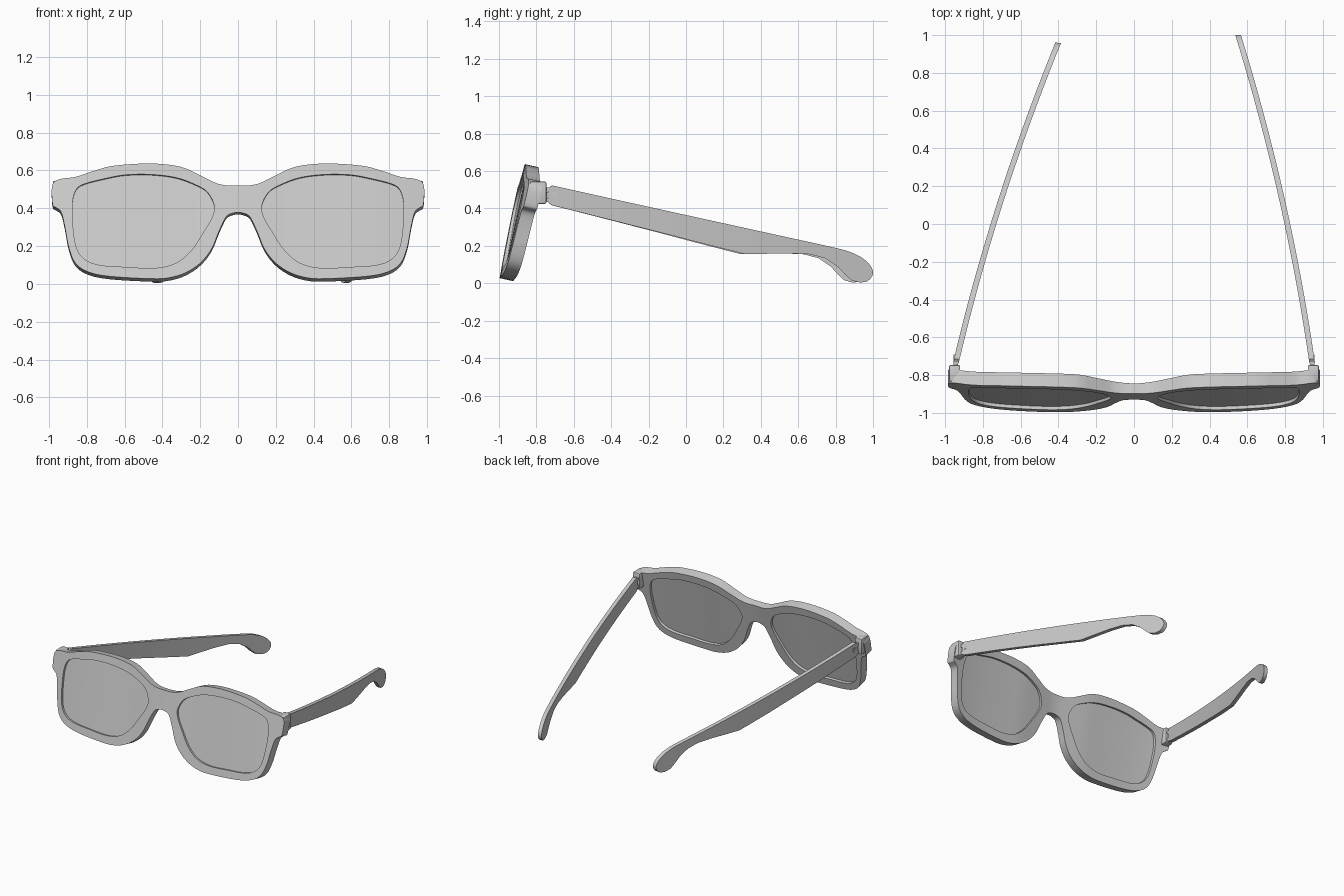
import bpy, bmesh, math
from mathutils import Vector, Matrix

if "Cube" in bpy.data.objects:
    bpy.data.objects.remove(bpy.data.objects["Cube"])

# Right-half outlines in the front view (x, z)
RIM = [(0, .52), (.06, .521), (.12, .535), (.2, .574), (.305, .62), (.46, .637), (.65, .626),
       (.755, .6), (.86, .566), (.93, .557), (.972, .54), (.985, .5), (.98, .42), (.962, .404),
       (.935, .38), (.915, .3), (.895, .195), (.86, .11), (.79, .063), (.675, .04), (.465, .028),
       (.37, .032), (.28, .058), (.2, .11), (.14, .185), (.1, .28), (.063, .355), (.03, .374), (0, .379)]
LENS = [(.125, .41), (.16, .484), (.227, .526), (.33, .563), (.46, .579), (.595, .577), (.7, .558),
        (.81, .53), (.855, .5), (.875, .43), (.873, .315), (.855, .195), (.81, .13), (.73, .1),
        (.595, .09), (.44, .084), (.33, .11), (.25, .174), (.185, .27), (.14, .347)]


def smooth_loop(pts, n=4):
    """Closed Catmull-Rom loop through the points."""
    out, c = [], len(pts)
    for i in range(c):
        a, b, d, e = (Vector(pts[(i + k) % c]) for k in (-1, 0, 1, 2))
        for j in range(n):
            t = j / n
            out.append(b + .5 * t * (d - a + t * (2 * a - 5 * b + 4 * d - e + t * (3 * (b - d) + e - a))))
    return out


def flip(pts):
    return [(-x, z) for x, z in pts]


def finish(bm, name):
    bmesh.ops.recalc_face_normals(bm, faces=bm.faces)
    me = bpy.data.meshes.new(name)
    bm.to_mesh(me)
    bm.free()
    ob = bpy.data.objects.new(name, me)
    bpy.context.collection.objects.link(ob)
    bpy.ops.object.select_all(action='DESELECT')
    ob.select_set(True)
    bpy.context.view_layer.objects.active = ob
    bpy.ops.object.shade_smooth_by_angle(angle=math.radians(35))
    return ob


def front_surface(x, z):
    """y of the tilted, wrapped front face."""
    x = abs(x)
    dip = .5 + .5 * math.cos(math.pi * min(1, x / .3))
    return -1.004 - .009 * dip + .05 * x ** 4 + .22 * z


def frame_thickness(x):
    return .055 + .018 * min(1, abs(x) / .3)


def wrapped_plate(name, loops, d0, d1):
    """Fill the loops, slice them in x, then wrap them on the front surface."""
    cu = bpy.data.curves.new(name, 'CURVE')
    cu.dimensions, cu.fill_mode, cu.extrude = '2D', 'BOTH', .5
    for loop in loops:
        sp = cu.splines.new('POLY')
        sp.points.add(len(loop) - 1)
        for p, q in zip(sp.points, loop):
            p.co = (q[0], q[1], 0, 1)
        sp.use_cyclic_u = True
    tmp = bpy.data.objects.new(name + "_curve", cu)
    bpy.context.collection.objects.link(tmp)
    dg = bpy.context.evaluated_depsgraph_get()
    me = bpy.data.meshes.new_from_object(tmp.evaluated_get(dg))
    bm = bmesh.new()
    bm.from_mesh(me)
    bpy.data.objects.remove(tmp)
    bpy.data.meshes.remove(me)
    bmesh.ops.remove_doubles(bm, verts=bm.verts, dist=1e-4)
    for i in range(-19, 20):
        bmesh.ops.bisect_plane(bm, geom=bm.verts[:] + bm.edges[:] + bm.faces[:],
                               plane_co=(i * .05 + .003, 0, 0), plane_no=(1, 0, 0), dist=1e-5)
    for v in bm.verts:
        x, z, k = v.co
        d = (d0 + (d1 - d0) * (k + .5)) * frame_thickness(x)
        v.co = (x, front_surface(x, z) + .976 * d, z - .215 * d)
    return finish(bm, name)


# Front frame and recessed lenses
outline = RIM + flip(RIM[1:-1])[::-1]
lens_r = smooth_loop(LENS)
lens_l = flip(lens_r)
wrapped_plate("front_frame", [smooth_loop(outline), lens_r, lens_l], 0, 1)
wrapped_plate("lens_right", [lens_r], .25, .72)
wrapped_plate("lens_left", [lens_l], .25, .72)


def add_box(bm, lo, hi, bevel=0):
    lo, hi = Vector(lo), Vector(hi)
    m = Matrix.Translation((lo + hi) / 2) @ Matrix.Diagonal((*(hi - lo), 1))
    vs = bmesh.ops.create_cube(bm, size=1, matrix=m)['verts']
    if bevel:
        es = list({e for v in vs for e in v.link_edges})
        bmesh.ops.bevel(bm, geom=es, offset=bevel, segments=2, profile=.5, affect='EDGES')


# Temple stations: y, top z, bottom z
TEMPLE = [(-.735, .51, .43), (-.715, .523, .417), (-.4, .453, .338), (-.1, .387, .262),
          (.1, .343, .21), (.26, .308, .17), (.315, .296, .156), (.556, .243, .16),
          (.663, .22, .155), (.743, .202, .134), (.81, .187, .09), (.85, .177, .047),
          (.885, .165, .016), (.93, .144, .004), (.965, .119, .008), (.985, .096, .022),
          (.995, .08, .038), (1.0, .065, .052)]
HINGE = Vector((.943, -.735, 0))


def temple_mesh():
    bm = bmesh.new()
    st = []
    for a, b in zip(TEMPLE, TEMPLE[1:]):
        n = max(1, round((b[0] - a[0]) / .08))
        st += [[p + (q - p) * i / n for p, q in zip(a, b)] for i in range(n)]
    st.append(TEMPLE[-1])
    prev = None
    for y, top, bot in st:
        s = y - HINGE.y
        x = HINGE.x - .1435 * s - .0474 * s * s
        ring = [bm.verts.new(c) for c in ((x - .015, y, top), (x + .015, y, top),
                                          (x + .015, y, bot), (x - .015, y, bot))]
        if prev:
            for i in range(4):
                bm.faces.new((prev[i], prev[i - 1], ring[i - 1], ring[i]))
        else:
            bm.faces.new(ring)
        prev = ring
    bm.faces.new(prev[::-1])
    return bm


# Each side: end piece, hinge, temple (the left temple is folded in 5 degrees more)
for side, sx, fold in (("right", 1, 0), ("left", -1, 5)):
    mirror = Matrix.Diagonal((sx, 1, 1, 1))
    pivot = Matrix.Translation(HINGE)
    swing = pivot @ Matrix.Rotation(math.radians(fold), 4, 'Z') @ pivot.inverted()

    bm = bmesh.new()
    add_box(bm, (.92, -.835, .425), (.979, -.747, .545), .008)
    bm.transform(mirror)
    finish(bm, "end_piece_" + side)

    bm = bmesh.new()
    for z0, z1, y0, y1 in ((.435, .457, -.75, -.73), (.46, .488, -.735, -.69), (.491, .513, -.75, -.73)):
        m = Matrix.Translation((HINGE.x, -.732, (z0 + z1) / 2))
        bmesh.ops.create_cone(bm, cap_ends=True, segments=16, radius1=.014, radius2=.014,
                              depth=z1 - z0, matrix=m)
        add_box(bm, (HINGE.x - .012, y0, z0), (HINGE.x + .012, y1, z1))
    bm.transform(mirror)
    finish(bm, "hinge_" + side)

    bm = temple_mesh()
    bm.transform(mirror @ swing)
    finish(bm, "temple_" + side)
